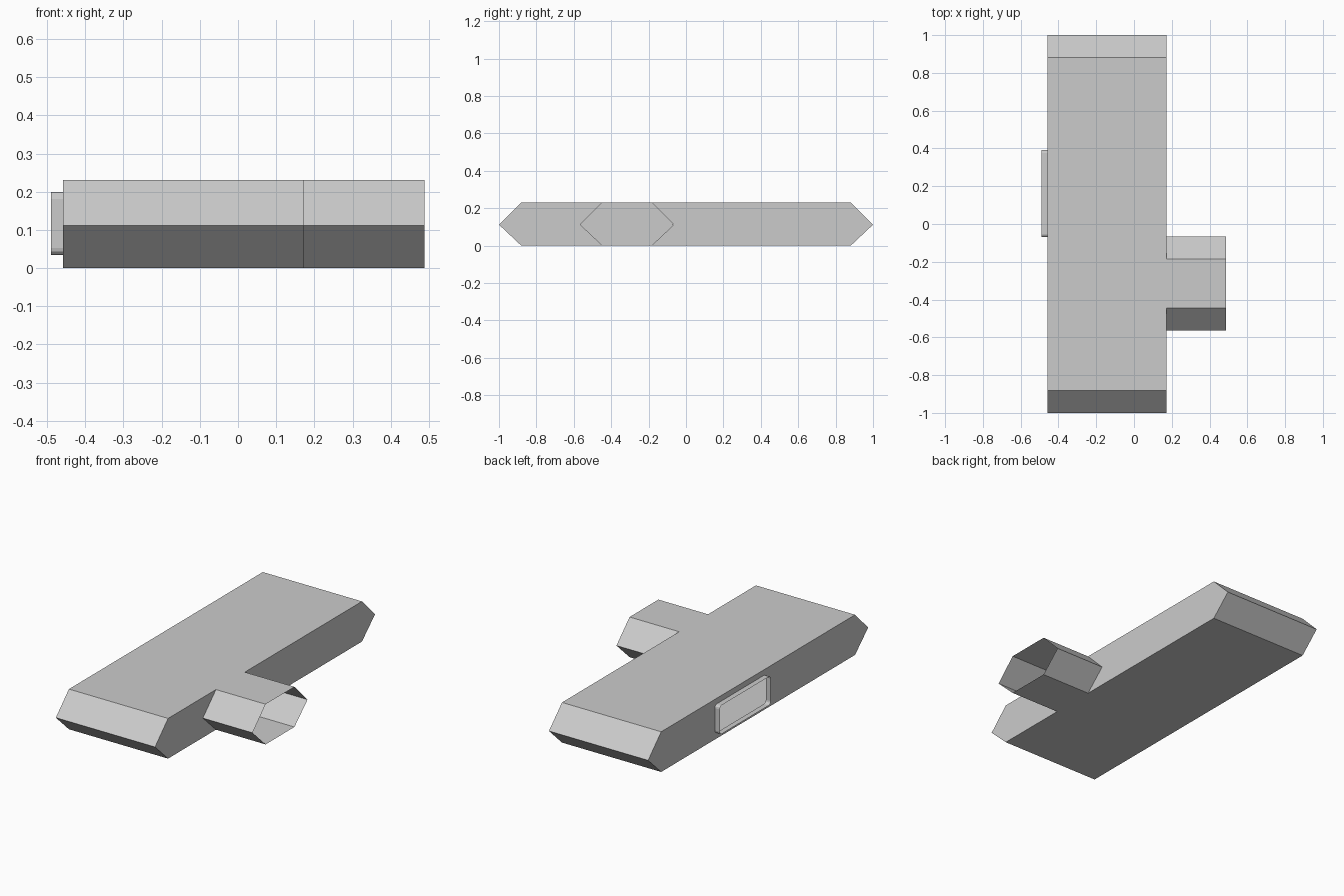
import bpy, bmesh
from math import cos, sin, pi

if "Cube" in bpy.data.objects:
    bpy.data.objects.remove(bpy.data.objects["Cube"])

X_LEFT, X_RIGHT = -0.459, 0.172
MID, TOP = 0.112, 0.231


def hexagon(y0, y1, c=0.119):
    # Pointed-end profile in (y, z), counter-clockwise from the y0 tip
    return [(y0, MID), (y0 + c, 0), (y1 - c, 0), (y1, MID), (y1 - c, TOP), (y0 + c, TOP)]


def rounded_rect(y0, y1, z0, z1, r, seg):
    # Starts at the middle of the y0 side, counter-clockwise
    pts = [(y0, MID)]
    corners = [(y0 + r, z0 + r, pi), (y1 - r, z0 + r, 1.5 * pi),
               (y1 - r, z1 - r, 0), (y0 + r, z1 - r, 0.5 * pi)]
    for k, (cy, cz, a) in enumerate(corners):
        if k == 2:
            pts.append((y1, MID))
        for i in range(seg + 1):
            t = a + i * pi / 2 / seg
            pts.append((cy + r * cos(t), cz + r * sin(t)))
    return pts


def make(name, loop, x0, x1, caps=()):
    # Open tube along x, plus optional flat cap polygons given as (x, points)
    bm = bmesh.new()
    a = [bm.verts.new((x0, y, z)) for y, z in loop]
    b = [bm.verts.new((x1, y, z)) for y, z in loop]
    for i in range(len(loop)):
        j = (i + 1) % len(loop)
        bm.faces.new((a[i], b[i], b[j], a[j]))
    for x, pts in caps:
        bm.faces.new([bm.verts.new((x, y, z)) for y, z in pts])
    bmesh.ops.remove_doubles(bm, verts=bm.verts, dist=1e-5)
    bmesh.ops.recalc_face_normals(bm, faces=bm.faces)
    me = bpy.data.meshes.new(name)
    bm.to_mesh(me)
    bm.free()
    ob = bpy.data.objects.new(name, me)
    bpy.context.collection.objects.link(ob)
    return ob


body = hexagon(-1, 1)
stub = hexagon(-0.565, -0.065)
frame = rounded_rect(-0.07, 0.393, 0.034, 0.199, 0.018, 3)
half = frame.index((0.393, MID))

# Body side walls, each left open where a passage joins
caps = [
    (X_RIGHT, [body[0], body[1], stub[1], stub[0], stub[5], body[5]]),
    (X_RIGHT, [stub[2], body[2], body[3], body[4], stub[4], stub[3]]),
    (X_LEFT, body[:4] + frame[:half + 1][::-1]),
    (X_LEFT, body[3:] + [body[0], frame[0]] + frame[half:][::-1]),
]

# Hollow main hall with pointed ends
make("main_body", body, X_LEFT, X_RIGHT, caps)
# Open side passage
make("side_passage", stub, X_RIGHT, 0.488)
# Open rounded port on the left wall
make("port_rim", frame, -0.49, X_LEFT)
